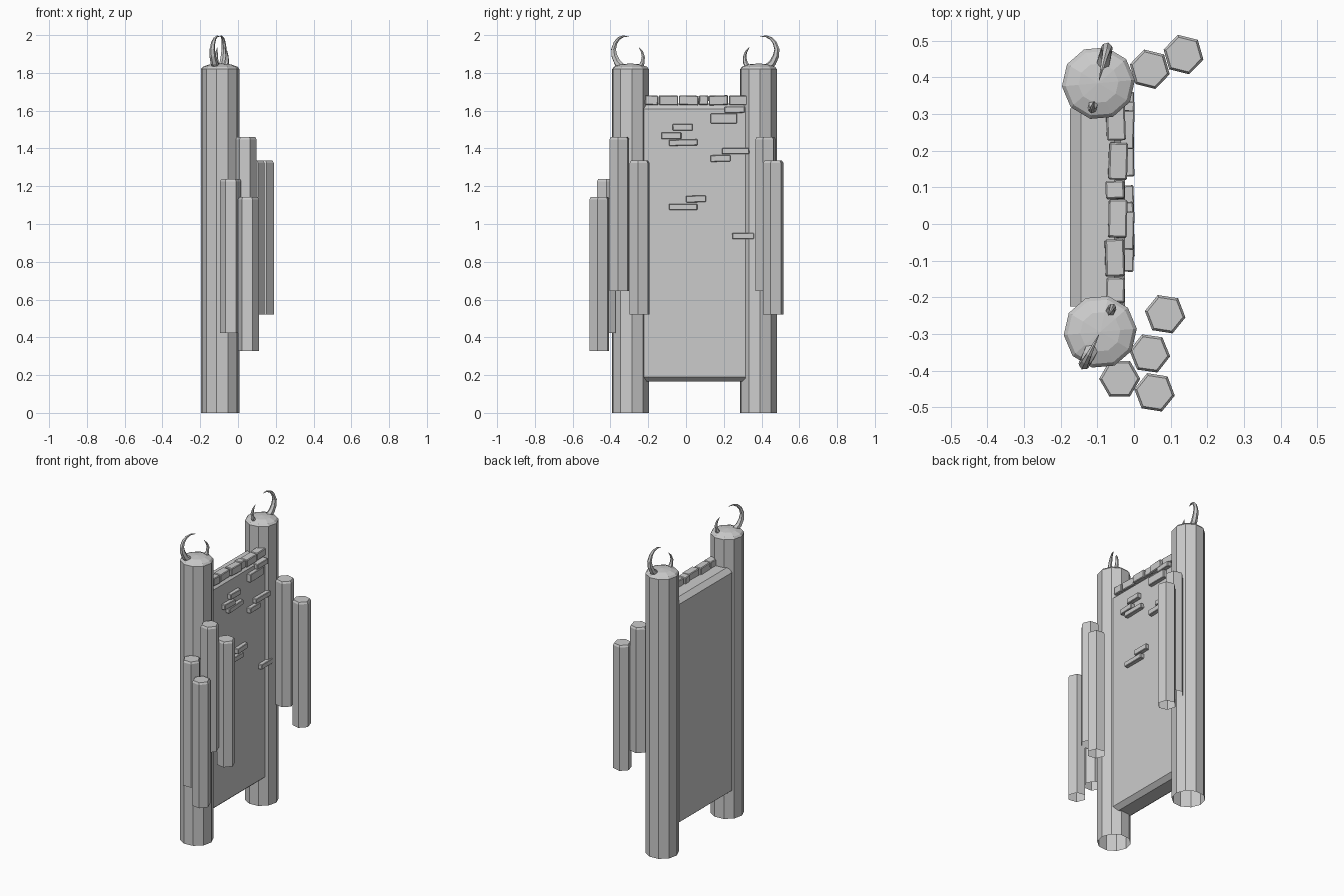
import bpy, bmesh, math, random
from mathutils import Vector

if "Cube" in bpy.data.objects:
    bpy.data.objects.remove(bpy.data.objects["Cube"])

random.seed(4)


def finish(name, bm):
    bmesh.ops.recalc_face_normals(bm, faces=bm.faces)
    me = bpy.data.meshes.new(name)
    bm.to_mesh(me)
    bm.free()
    ob = bpy.data.objects.new(name, me)
    bpy.context.collection.objects.link(ob)
    return ob


def lathe(name, x, y, sides, turn, profile):
    """Stack polygon rings (radius, z); radius 0 at the end closes to a point. Bottom stays open."""
    bm = bmesh.new()
    prev = None
    for r, z in profile:
        if r == 0:
            tip = bm.verts.new((x, y, z))
            for i in range(sides):
                bm.faces.new((prev[i], prev[(i + 1) % sides], tip))
            prev = None
            break
        ring = []
        for i in range(sides):
            a = math.radians(turn) + math.tau * i / sides
            ring.append(bm.verts.new((x + r * math.cos(a), y + r * math.sin(a), z)))
        if prev:
            for i in range(sides):
                j = (i + 1) % sides
                bm.faces.new((prev[i], prev[j], ring[j], ring[i]))
        prev = ring
    if prev:
        bm.faces.new(prev)
    return finish(name, bm)


def box(name, lo, hi, bevel=0.0, tilt=(0, 0, 0)):
    lo, hi = Vector(lo), Vector(hi)
    bm = bmesh.new()
    bmesh.ops.create_cube(bm, size=1)
    bmesh.ops.scale(bm, vec=hi - lo, verts=bm.verts)
    if bevel:
        bmesh.ops.bevel(bm, geom=list(bm.edges), offset=bevel, segments=1, affect='EDGES')
    ob = finish(name, bm)
    ob.location = (lo + hi) / 2
    ob.rotation_euler = tilt
    return ob


def horn(name, x, y, direction, points):
    """Tapered tube in the vertical plane through the post axis; points are (distance, z, radius)."""
    d = Vector((*direction, 0)).normalized()
    side = Vector((-d.y, d.x, 0))
    pts = [Vector((x, y, z)) + d * u for u, z, r in points]
    bm = bmesh.new()
    prev = None
    for k, p in enumerate(pts):
        t = (pts[min(k + 1, len(pts) - 1)] - pts[max(k - 1, 0)]).normalized()
        n = t.cross(side)
        r = points[k][2]
        ring = [bm.verts.new(p + r * (n * math.cos(a) + side * math.sin(a)))
                for a in (math.tau * i / 6 for i in range(6))]
        if prev:
            for i in range(6):
                j = (i + 1) % 6
                bm.faces.new((prev[i], prev[j], ring[j], ring[i]))
        prev = ring
    bm.faces.new(prev)
    return finish(name, bm)


# Domed posts, each with a large outer horn and a small inner horn
post_profile = [(0.1, 0), (0.1, 1.82), (0.09, 1.832), (0.055, 1.845), (0, 1.85)]
big = [(.045, 1.825, .02), (.078, 1.855, .019), (.095, 1.89, .017), (.1, 1.925, .014),
       (.088, 1.96, .011), (.068, 1.983, .008), (.04, 1.994, .005), (.008, 1.99, .001)]
small = [(.056, 1.825, .015), (.072, 1.855, .012), (.076, 1.885, .009),
         (.068, 1.912, .006), (.05, 1.935, .001)]
for label, x, y, dx, dy in [("near", -.092, -.294, -.048, -.097), ("far", -.097, .384, .025, .103)]:
    lathe(label + "_post", x, y, 10, 5, post_profile)
    horn(label + "_large_horn", x, y, (dx, dy), big)
    horn(label + "_small_horn", x, y, (-dx, -dy), small)

# Wall slab with chamfered long edges
bm = bmesh.new()
section = [(-.145, .165), (-.053, .165), (-.025, .19), (-.025, 1.61),
           (-.053, 1.638), (-.145, 1.638), (-.175, 1.61), (-.175, .19)]
ends = [[bm.verts.new((x, y, z)) for x, z in section] for y in (-.225, .315)]
for e in ends:
    bm.faces.new(e)
for i in range(8):
    j = (i + 1) % 8
    bm.faces.new((ends[0][i], ends[0][j], ends[1][j], ends[1][i]))
finish("wall_slab", bm)

# Row of coping bricks along the top
for i, (y0, y1) in enumerate([(-.215, -.147), (-.143, -.042), (-.037, .066),
                              (.068, .117), (.121, .222), (.228, .33)]):
    j = random.uniform(-.006, .006)
    box(f"coping_brick_{i}", (-.073 + j, y0, 1.63), (-.022 + j, y1, 1.68), .004,
        [random.uniform(-.05, .05) for _ in range(3)])

# Loose bricks standing out from the front of the wall: y range, z range
for i, (y0, y1, z0, z1) in enumerate([
        (.205, .31, 1.588, 1.622), (.13, .27, 1.532, 1.585),
        (-.07, .035, 1.495, 1.53), (-.13, -.025, 1.45, 1.485), (-.09, .06, 1.415, 1.447),
        (.19, .335, 1.37, 1.402), (.13, .235, 1.33, 1.365),
        (0, .105, 1.115, 1.15), (-.09, .06, 1.075, 1.107), (.245, .36, .92, .952)]):
    box(f"face_brick_{i}", (-.04, y0, z0), (0, y1, z1), .003,
        (random.uniform(-.03, .03), 0, random.uniform(-.04, .04)))

# Floating hexagonal columns: x, y, top, turn
for i, (x, y, top, turn) in enumerate([
        (.085, -.246, 1.335, -9), (.043, -.353, 1.46, -8), (-.039, -.422, 1.238, 0),
        (.056, -.459, 1.142, -9), (.135, .462, 1.335, -14), (.043, .422, 1.46, -14)]):
    lathe(f"hex_column_{i}", x, y, 6, turn,
          [(.056, top - .815), (.056, top - .012), (.049, top)])
